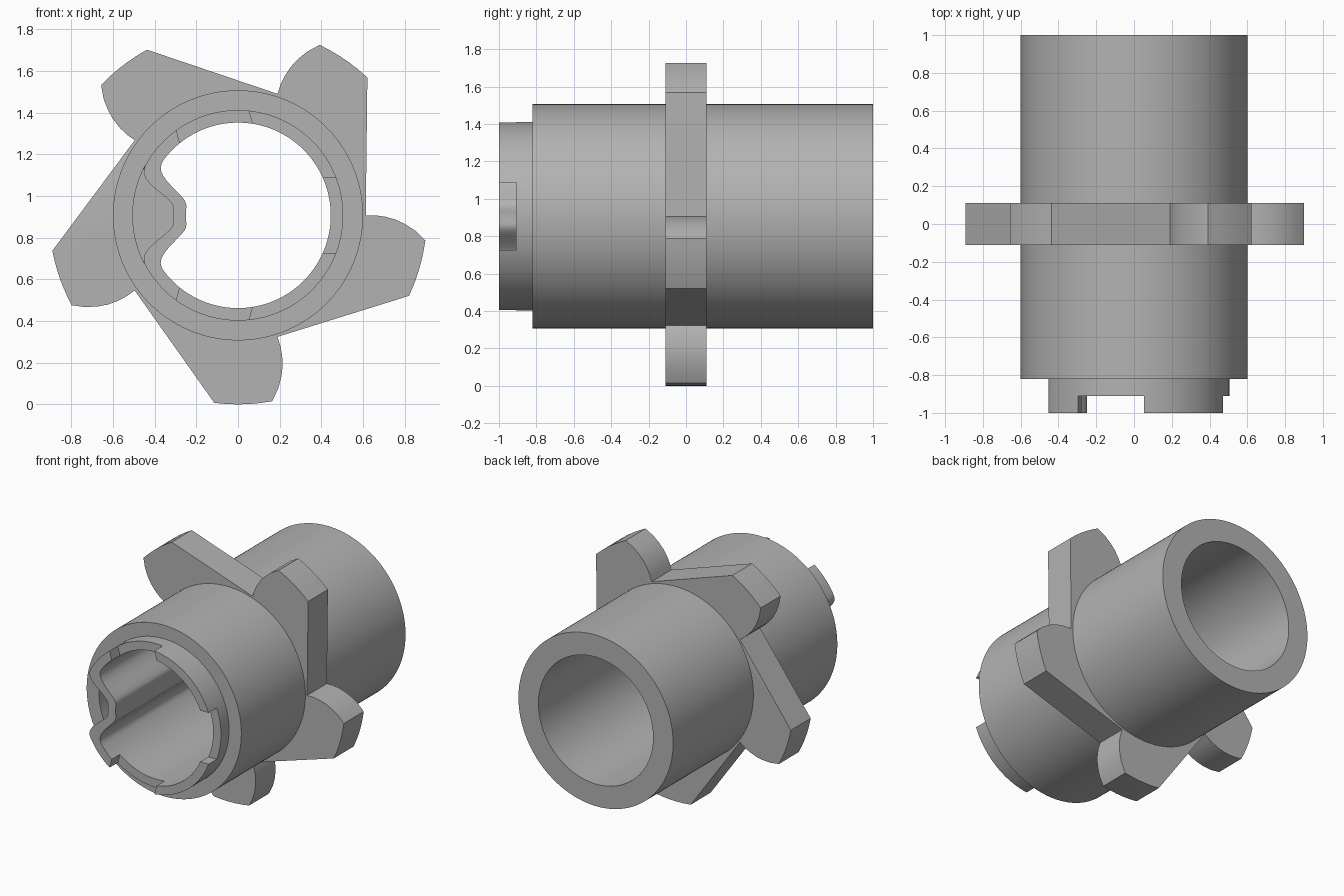
import bpy, bmesh
from math import sin, cos, pi, radians, exp, hypot
from mathutils import Matrix, Vector

AXIS_Z = 0.907
SEGS = 180

cube = bpy.data.objects.get("Cube")
if cube:
    bpy.data.objects.remove(cube, do_unlink=True)

grey = bpy.data.materials.new("plain grey")
grey.use_nodes = True
colour = (0.45, 0.45, 0.45, 1)
grey.diffuse_color = colour
grey.node_tree.nodes["Principled BSDF"].inputs["Base Color"].default_value = colour


def add_object(name, bm):
    bmesh.ops.recalc_face_normals(bm, faces=bm.faces)
    mesh = bpy.data.meshes.new(name)
    bm.to_mesh(mesh)
    bm.free()
    mesh.materials.append(grey)
    obj = bpy.data.objects.new(name, mesh)
    bpy.context.collection.objects.link(obj)
    return obj


def closed_loft(name, loops):
    """Join each loop to the next, and the last to the first."""
    bm = bmesh.new()
    rings = [[bm.verts.new(p) for p in loop] for loop in loops]
    for a, b in zip(rings, rings[1:] + rings[:1]):
        for i in range(len(a)):
            j = (i + 1) % len(a)
            bm.faces.new((a[i], a[j], b[j], b[i]))
    bmesh.ops.remove_doubles(bm, verts=bm.verts, dist=0.0005)
    return add_object(name, bm)


def smooth(obj, degrees=30):
    bpy.ops.object.select_all(action="DESELECT")
    obj.select_set(True)
    bpy.context.view_layer.objects.active = obj
    bpy.ops.object.shade_smooth_by_angle(angle=radians(degrees))


# Sleeve profiles: circles, with a rounded key pressed inward on the -x side
def ring(radius, y, width=0, power=1, depth=0.195):
    pts = []
    for i in range(SEGS):
        a = 2 * pi * i / SEGS
        r = radius
        if width:
            dent = depth * exp(-(abs(180 - 360 * i / SEGS) / width) ** power)
            r -= dent if dent > 0.001 else 0
        level = y(r, radius) if callable(y) else y
        pts.append((r * cos(a), level, AXIS_Z + r * sin(a)))
    return pts


def key_inner(y):
    return ring(0.445, y, 25.4, 5.1)


def key_outer(y):
    return ring(0.505, y, 18.8, 4.48)


# Small pocket behind the key, level with the shoulder elsewhere
def pocket_floor(r, radius):
    return -0.72 if r < radius else -0.82


outer_floor = key_outer(pocket_floor)
pocket_wall = []
for x, y, z in outer_floor:
    s = 0.505 / hypot(x, z - AXIS_Z)
    pocket_wall.append((x * s, y, AXIS_Z + (z - AXIS_Z) * s))

sleeve = closed_loft("sleeve", [
    key_inner(-1), key_outer(-1), outer_floor, pocket_wall,
    ring(0.505, -0.82), ring(0.6, -0.82), ring(0.6, 1),
    ring(0.445, 1), ring(0.445, 0), key_inner(0),
])

# Three notches in the front lip
bm = bmesh.new()
for angle in (0, 105, -105):
    place = (Matrix.Translation((0, -1.01, AXIS_Z))
             @ Matrix.Rotation(radians(-angle), 4, "Y")
             @ Matrix.Translation((0.5, 0, 0))
             @ Matrix.Diagonal((0.3, 0.2, 0.36, 1)))
    bmesh.ops.create_cube(bm, size=1, matrix=place)
cutter = add_object("notch_cutter", bm)
cutter.hide_render = True
cut = sleeve.modifiers.new("notches", "BOOLEAN")
cut.operation = "DIFFERENCE"
cut.solver = "EXACT"
cut.object = cutter
bpy.context.view_layer.objects.active = sleeve
bpy.ops.object.modifier_apply(modifier=cut.name)
bpy.data.objects.remove(cutter, do_unlink=True)
smooth(sleeve)

# Five-toothed ratchet flange: curved flank, arc tip, straight back
flank = [(0.613, 0), (0.66, 0), (0.704, -0.006), (0.755, -0.02),
         (0.80, -0.041), (0.85, -0.073)]
tip = [(0.907 * cos(radians(a)), 0.907 * sin(radians(a)))
       for a in (-7.6, -11, -14.5, -18, -21.5, -25.2)]
outline = []
for k in range(5):
    turn = Matrix.Rotation(-k * 2 * pi / 5, 2)
    outline += [turn @ Vector(p) for p in flank + tip]
bore = [p.normalized() * 0.55 for p in outline]


def at(points, y):
    return [(p.x, y, AXIS_Z + p.y) for p in points]


flange = closed_loft("ratchet_flange", [
    at(outline, -0.11), at(outline, 0.11), at(bore, 0.11), at(bore, -0.11)])
smooth(flange, 25)
